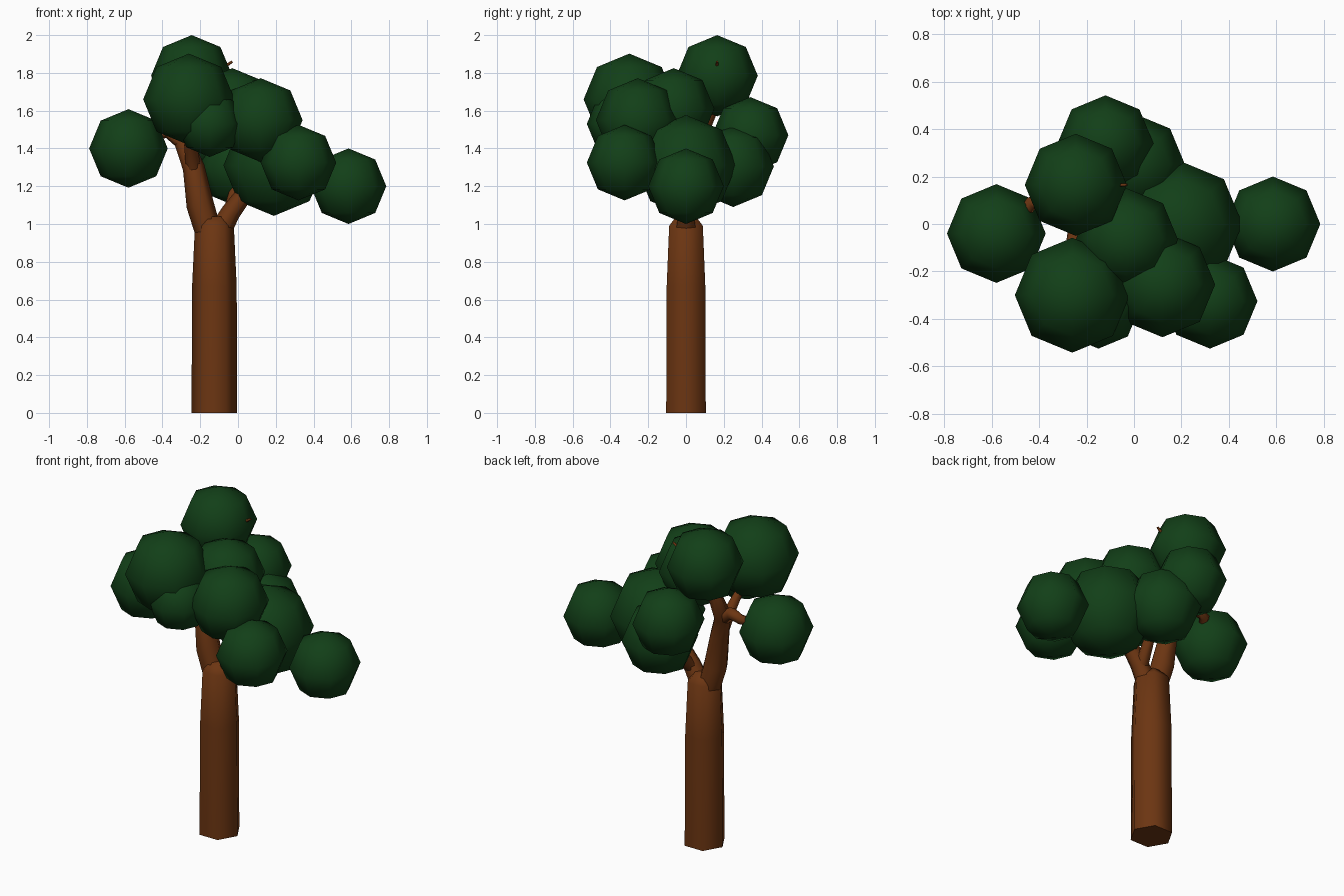
import bpy, bmesh, math
from mathutils import Vector

if "Cube" in bpy.data.objects:
    bpy.data.objects.remove(bpy.data.objects["Cube"])


def material(name, color):
    m = bpy.data.materials.new(name)
    m.diffuse_color = color
    m.use_nodes = True
    m.node_tree.nodes["Principled BSDF"].inputs["Base Color"].default_value = m.diffuse_color
    return m


BARK = material("bark", (0.15, 0.036, 0.006, 1))
LEAF = material("leaf", (0.006, 0.05, 0.009, 1))


def finish(name, bm, mat, smooth_angle):
    bmesh.ops.recalc_face_normals(bm, faces=bm.faces)
    me = bpy.data.meshes.new(name)
    bm.to_mesh(me)
    bm.free()
    ob = bpy.data.objects.new(name, me)
    bpy.context.collection.objects.link(ob)
    me.materials.append(mat)
    bpy.ops.object.select_all(action='DESELECT')
    ob.select_set(True)
    bpy.context.view_layer.objects.active = ob
    bpy.ops.object.shade_smooth_by_angle(angle=math.radians(smooth_angle))
    return ob


def limb(name, points, sides=6):
    """Tapered tube through (x, y, z, radius) points."""
    bm = bmesh.new()
    pos = [Vector(p[:3]) for p in points]
    rings = []
    for i, p in enumerate(points):
        d = (pos[min(i + 1, len(pos) - 1)] - pos[max(i - 1, 0)]).normalized()
        v = Vector((0, 1, 0))
        v = (v - d * v.dot(d)).normalized()
        u = v.cross(d)
        ring = []
        for k in range(sides):
            a = 2 * math.pi * k / sides
            ring.append(bm.verts.new(pos[i] + p[3] * (u * math.cos(a) + v * math.sin(a))))
        rings.append(ring)
    for a, b in zip(rings, rings[1:]):
        for k in range(sides):
            n = (k + 1) % sides
            bm.faces.new((a[k], a[n], b[n], b[k]))
    bm.faces.new(rings[0])
    bm.faces.new(rings[-1])
    return finish(name, bm, BARK, 62)


# Trunk and forking limbs
limb("trunk", [(-0.125, 0, 0, 0.121), (-0.125, 0, 0.67, 0.118),
               (-0.125, 0, 0.99, 0.103), (-0.125, 0, 1.04, 0.06)])
limb("left_limb", [(-0.155, 0, 0.95, 0.07), (-0.20, 0, 1.1, 0.073),
                   (-0.235, 0.01, 1.3, 0.058), (-0.29, 0.06, 1.44, 0.05),
                   (-0.28, 0.13, 1.6, 0.04), (-0.2, 0.16, 1.75, 0.02),
                   (-0.03, 0.165, 1.86, 0.006)])
limb("right_limb", [(-0.095, 0, 0.96, 0.06), (-0.04, 0, 1.06, 0.052),
                    (0.05, 0, 1.18, 0.045), (0.19, 0, 1.28, 0.035),
                    (0.55, 0, 1.2, 0.012)])
limb("left_twig", [(-0.28, 0.05, 1.42, 0.04), (-0.37, 0.09, 1.49, 0.036),
                   (-0.43, 0.09, 1.47, 0.03), (-0.5, 0.0, 1.42, 0.018)])
limb("front_branch", [(-0.235, 0.0, 1.28, 0.04), (-0.25, -0.07, 1.42, 0.035),
                      (-0.25, -0.25, 1.58, 0.015)])
limb("back_branch", [(-0.04, 0.02, 1.06, 0.04), (-0.01, 0.14, 1.2, 0.03),
                     (-0.06, 0.28, 1.4, 0.015)])

# Leaf clusters: x, y, z, radius
clusters = [
    (-0.58, -0.04, 1.40, 0.208), (0.585, 0.0, 1.20, 0.20),
    (-0.26, -0.30, 1.66, 0.242), (-0.245, 0.165, 1.785, 0.215),
    (-0.12, 0.34, 1.47, 0.202), (0.0, 0.25, 1.305, 0.215),
    (0.19, 0.0, 1.31, 0.267), (0.32, -0.325, 1.325, 0.20),
    (0.12, -0.255, 1.55, 0.222), (-0.03, -0.065, 1.61, 0.215),
    (-0.15, -0.35, 1.53, 0.175),
]
for i, (x, y, z, r) in enumerate(clusters):
    bm = bmesh.new()
    bmesh.ops.create_uvsphere(bm, u_segments=8, v_segments=4, radius=r)
    bmesh.ops.translate(bm, verts=bm.verts, vec=(x, y, z))
    finish(f"leaf_cluster_{i + 1}", bm, LEAF, 80)
